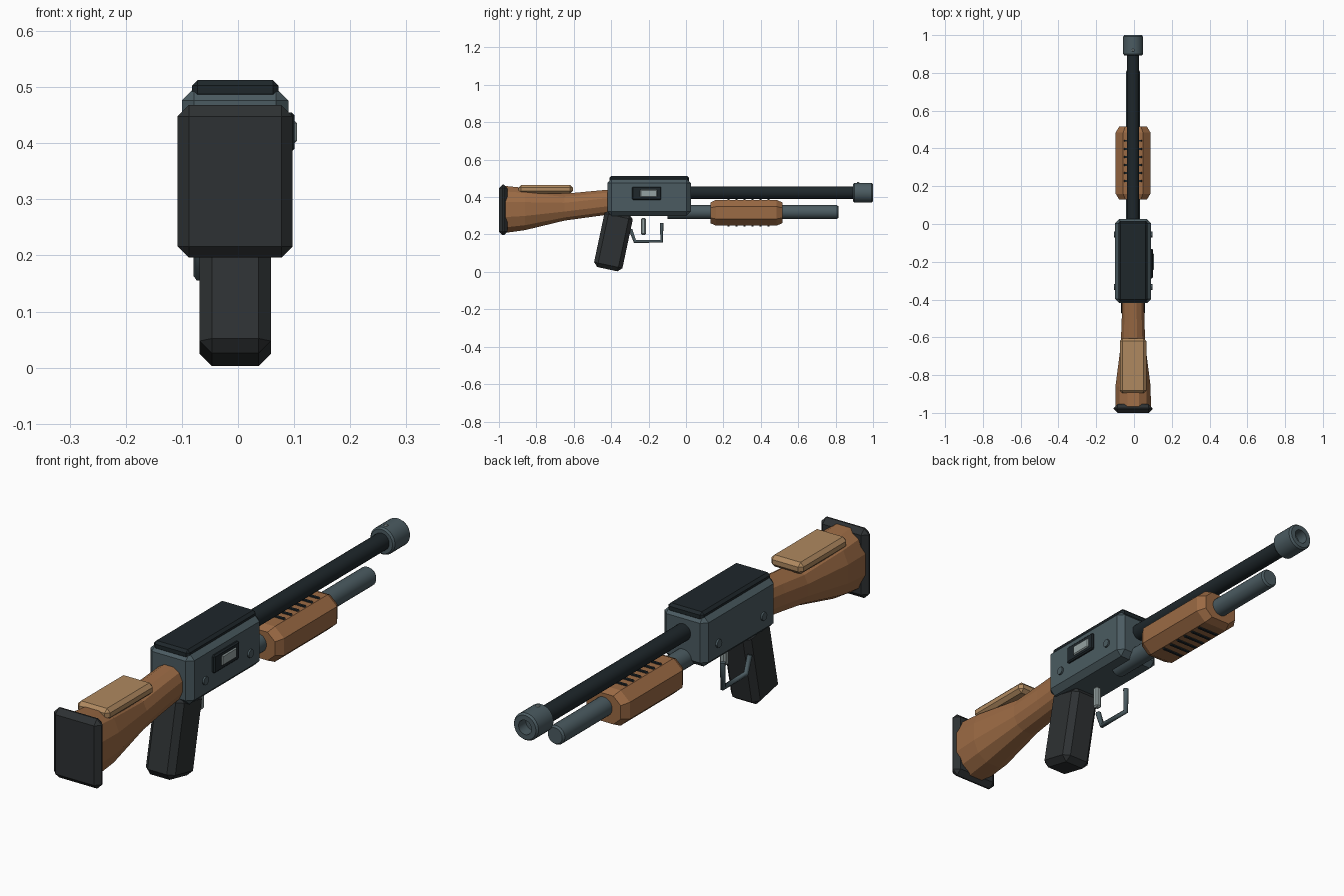
import bpy, bmesh, math
from mathutils import Matrix, Vector

if "Cube" in bpy.data.objects:
    bpy.data.objects.remove(bpy.data.objects["Cube"])

CX = -0.005  # the body sits slightly left because the port sticks out on the right


def material(name, rgb):
    m = bpy.data.materials.new(name)
    m.diffuse_color = (*rgb, 1)
    m.use_nodes = True
    m.node_tree.nodes["Principled BSDF"].inputs["Base Color"].default_value = m.diffuse_color
    return m


STEEL = material("steel", (0.07, 0.105, 0.12))
BLACK = material("blued_black", (0.013, 0.02, 0.024))
RUBBER = material("rubber", (0.027, 0.031, 0.033))
WOOD = material("wood", (0.33, 0.145, 0.058))
PALE = material("pale_wood", (0.43, 0.25, 0.115))
BRIGHT = material("bright_steel", (0.3, 0.36, 0.36))


def finish(name, bm, mat, smooth=False):
    bmesh.ops.recalc_face_normals(bm, faces=bm.faces)
    me = bpy.data.meshes.new(name)
    bm.to_mesh(me)
    bm.free()
    ob = bpy.data.objects.new(name, me)
    bpy.context.collection.objects.link(ob)
    me.materials.append(mat)
    if smooth:
        bpy.ops.object.select_all(action='DESELECT')
        ob.select_set(True)
        bpy.context.view_layer.objects.active = ob
        bpy.ops.object.shade_smooth_by_angle(angle=math.radians(30))
    return ob


def box(name, center, size, bevel, mat, tilt=0):
    bm = bmesh.new()
    bmesh.ops.create_cube(bm, size=1)
    bmesh.ops.scale(bm, vec=size, verts=bm.verts)
    if bevel:
        bmesh.ops.bevel(bm, geom=bm.edges[:], offset=bevel, segments=1, affect='EDGES')
    bmesh.ops.rotate(bm, matrix=Matrix.Rotation(math.radians(tilt), 3, 'X'), verts=bm.verts)
    bmesh.ops.translate(bm, vec=center, verts=bm.verts)
    return finish(name, bm, mat)


def loft(name, rings, mat, smooth=False):
    bm = bmesh.new()
    loops = [[bm.verts.new(p) for p in r] for r in rings]
    n = len(loops[0])
    for a, b in zip(loops, loops[1:]):
        for i in range(n):
            bm.faces.new((a[i], a[(i + 1) % n], b[(i + 1) % n], b[i]))
    bm.faces.new(loops[0])
    bm.faces.new(loops[-1])
    return finish(name, bm, mat, smooth)


def ellipse(y, z, rx, rz, n, power=1.0):
    pts = []
    for i in range(n):
        a = 2 * math.pi * (i + 0.5) / n
        c, s = math.cos(a), math.sin(a)
        pts.append((CX + rx * math.copysign(abs(c) ** power, c), y,
                    z + rz * math.copysign(abs(s) ** power, s)))
    return pts


def octagon(y, z, hx, hz, cx, cz):
    q = [(hx, hz - cz), (hx - cx, hz), (cx - hx, hz), (-hx, hz - cz)]
    q += [(-a, -b) for a, b in q]
    return [(CX + a, y, z + b) for a, b in q]


def tube(name, z, profile, mat):
    return loft(name, [ellipse(y, z, r, r, 24) for y, r in profile], mat, True)


# Receiver and top cover
box("receiver", (CX, -0.197, 0.399), (0.19, 0.445, 0.198), 0.022, STEEL)
box("top_cover", (CX, -0.197, 0.495), (0.154, 0.425, 0.035), 0.01, BLACK)

# Barrel, muzzle collar with open bore, magazine tube
tube("barrel", 0.423, [(0.0, 0.033), (0.95, 0.033)], BLACK)
tube("muzzle_collar", 0.423, [(0.893, 0.03), (0.893, 0.047), (0.9, 0.053), (0.992, 0.053),
                              (1.0, 0.047), (1.0, 0.028), (0.955, 0.028)], STEEL)
tube("magazine_tube", 0.32, [(-0.1, 0.037), (0.807, 0.037), (0.815, 0.031)], STEEL)
box("front_sight", (CX, 0.92, 0.475), (0.014, 0.014, 0.01), 0.003, BRIGHT)

# Sliding fore-end with grooves
loft("fore_end", [octagon(y, 0.316, 0.092 * s, 0.069 * s, 0.04 * s, 0.036 * s)
                  for y, s in ((0.13, 0.8), (0.16, 1), (0.485, 1), (0.515, 0.8))], WOOD)
for i in range(6):
    y = 0.228 + i * 0.0425
    loft(f"fore_end_groove_{i + 1}",
         [octagon(y + d, 0.316, 0.068, 0.074, 0.025, 0.025) for d in (-0.005, 0.005)], BLACK)

# Stock: y, lower z, upper z, half width
sections = [(-0.41, 0.305, 0.442, 0.06), (-0.52, 0.29, 0.432, 0.062), (-0.65, 0.272, 0.42, 0.068),
            (-0.86, 0.22, 0.452, 0.096), (-0.965, 0.205, 0.463, 0.097)]
loft("stock", [ellipse(y, (a + b) / 2, w, (b - a) / 2, 12, 0.85)
               for y, a, b, w in sections], WOOD)
box("cheek_rest", (CX, -0.75, 0.441), (0.14, 0.29, 0.046), 0.014, PALE)
box("butt_pad", (CX, -0.977, 0.332), (0.205, 0.046, 0.272), 0.02, RUBBER)

# Pistol grip leaning back
box("pistol_grip", (CX, -0.388, 0.166), (0.127, 0.155, 0.31), 0.022, RUBBER, -12)

# Ejection port and bolt on the right side
box("port_frame", (0.088, -0.21, 0.42), (0.025, 0.155, 0.07), 0.005, BLACK)
box("bolt", (0.093, -0.2, 0.42), (0.024, 0.09, 0.04), 0.004, BRIGHT)

# Receiver pins, both sides
for side, label in ((-1, "left"), (1, "right")):
    for y, end in ((-0.055, "front"), (-0.333, "rear")):
        bm = bmesh.new()
        bmesh.ops.create_cone(bm, cap_ends=True, segments=12, radius1=0.016, radius2=0.016,
                              depth=0.02,
                              matrix=Matrix.Translation((CX + side * 0.092, y, 0.374))
                              @ Matrix.Rotation(math.pi / 2, 4, 'Y'))
        finish(f"pin_{end}_{label}", bm, STEEL, True)

# Trigger and bent-rod guard
box("trigger", (CX, -0.228, 0.243), (0.026, 0.026, 0.09), 0.006, BRIGHT)
cu = bpy.data.curves.new("trigger_guard", 'CURVE')
cu.dimensions = '3D'
cu.bevel_depth = 0.011
cu.bevel_resolution = 1
cu.use_fill_caps = True
path = [(-0.297, 0.228), (-0.273, 0.163), (-0.13, 0.163), (-0.13, 0.262)]
sp = cu.splines.new('POLY')
sp.points.add(len(path) - 1)
for p, (y, z) in zip(sp.points, path):
    p.co = (-0.068, y, z, 1)
cu.materials.append(STEEL)
bpy.context.collection.objects.link(bpy.data.objects.new("trigger_guard", cu))
